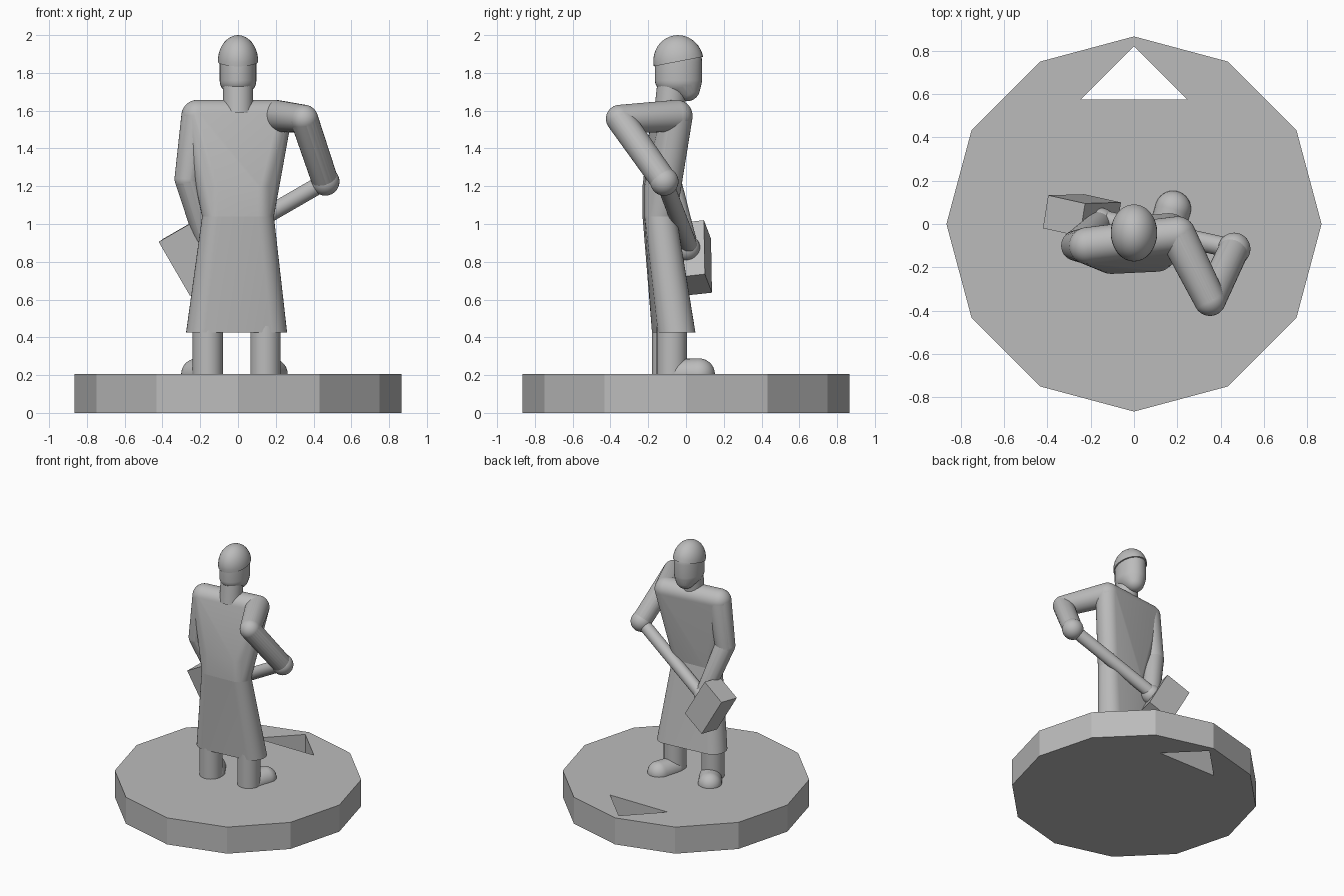
import bpy, bmesh, math
from mathutils import Matrix, Vector

cube = bpy.data.objects.get("Cube")
if cube:
    bpy.data.objects.remove(cube, do_unlink=True)

grey = bpy.data.materials.new("stone_grey")
grey.use_nodes = True
grey.diffuse_color = (0.5, 0.5, 0.5, 1)
grey.node_tree.nodes["Principled BSDF"].inputs["Base Color"].default_value = (0.5, 0.5, 0.5, 1)


def finish(name, bm, smooth=True):
    bmesh.ops.recalc_face_normals(bm, faces=bm.faces)
    mesh = bpy.data.meshes.new(name)
    bm.to_mesh(mesh)
    bm.free()
    mesh.materials.append(grey)
    ob = bpy.data.objects.new(name, mesh)
    bpy.context.collection.objects.link(ob)
    if smooth:
        bpy.ops.object.select_all(action='DESELECT')
        ob.select_set(True)
        bpy.context.view_layer.objects.active = ob
        bpy.ops.object.shade_smooth_by_angle(angle=math.radians(35))
    return ob


def ball(p, r, scale=(1, 1, 1)):
    """Points of a sphere or ellipsoid."""
    bm = bmesh.new()
    m = Matrix.Translation(p) @ Matrix.Diagonal((*scale, 1))
    bmesh.ops.create_uvsphere(bm, u_segments=32, v_segments=20, radius=r, matrix=m)
    pts = [v.co.copy() for v in bm.verts]
    bm.free()
    return pts


def post(x, y, r, z):
    """Points of a level circle."""
    steps = [math.tau * i / 32 for i in range(32)]
    return [Vector((x + r * math.cos(a), y + r * math.sin(a), z)) for a in steps]


def hull(name, pts):
    """Wrap a tight skin around points."""
    bm = bmesh.new()
    for p in pts:
        bm.verts.new(p)
    bmesh.ops.remove_doubles(bm, verts=bm.verts, dist=0.0001)
    bmesh.ops.convex_hull(bm, input=bm.verts)
    bmesh.ops.delete(bm, geom=[v for v in bm.verts if not v.link_faces], context='VERTS')
    bmesh.ops.dissolve_limit(bm, angle_limit=0.01, verts=bm.verts, edges=bm.edges)
    return finish(name, bm)


def limb(name, p, r1, q, r2):
    return hull(name, ball(p, r1) + ball(q, r2))


def rod(name, p, q, r):
    p, q = Vector(p), Vector(q)
    bm = bmesh.new()
    m = Matrix.Translation((p + q) / 2) @ (q - p).to_track_quat('Z', 'Y').to_matrix().to_4x4()
    bmesh.ops.create_cone(bm, cap_ends=True, segments=32, radius1=r, radius2=r,
                          depth=(q - p).length, matrix=m)
    return finish(name, bm)


def prism(name, outline, z0, z1):
    bm = bmesh.new()
    face = bm.faces.new([bm.verts.new((x, y, z0)) for x, y in outline])
    out = bmesh.ops.extrude_face_region(bm, geom=[face])
    top = [g for g in out["geom"] if isinstance(g, bmesh.types.BMVert)]
    bmesh.ops.translate(bm, verts=top, vec=(0, 0, z1 - z0))
    return finish(name, bm, smooth=False)


# Twelve-sided base with a triangular slot through it
angles = [math.tau * i / 12 for i in range(12)]
base = prism("base", [(0.865 * math.cos(a), 0.865 * math.sin(a)) for a in angles], 0, 0.205)
cutter = prism("slot_cutter", [(-0.245, 0.575), (0.245, 0.575), (0, 0.82)], -0.1, 0.4)
cutter.hide_render = True
cutter.hide_set(True)
slot = base.modifiers.new("slot", 'BOOLEAN')
slot.operation = 'DIFFERENCE'
slot.solver = 'EXACT'
slot.object = cutter
bpy.context.view_layer.update()
cut = bpy.data.meshes.new_from_object(base.evaluated_get(bpy.context.evaluated_depsgraph_get()))
base.modifiers.clear()
base.data = cut
bpy.data.objects.remove(cutter, do_unlink=True)

# Legs and splayed feet
for side, x, y, toe in (("left", 0.145, -0.075, (0.18, 0.07)),
                        ("right", -0.16, -0.1, (-0.218, 0.02))):
    rod(side + "_leg", (x, y, 0.15), (x, y, 0.6), 0.08)
    limb(side + "_foot", (x, y + 0.03, 0.205), 0.08, (*toe, 0.205), 0.083)

# Long coat, pinched at the waist
shoulder_l = (0.2, -0.05, 1.572)
shoulder_r = (-0.215, -0.1, 1.572)


def waist(z):
    return post(0.105, -0.135, 0.085, z) + post(-0.105, -0.145, 0.085, z)


hull("coat_top", ball(shoulder_l, 0.085) + ball(shoulder_r, 0.085) + waist(1.2) + waist(1.04))
hull("coat_skirt", waist(1.04) + post(0.16, -0.05, 0.1, 0.425) + post(-0.175, -0.08, 0.1, 0.425))

# Arms
elbow_l, hand_l = (0.35, -0.35, 1.557), (0.462, -0.115, 1.225)
elbow_r, hand_r = (-0.265, -0.1, 1.24), (-0.155, 0.005, 0.872)
limb("left_upper_arm", shoulder_l, 0.085, elbow_l, 0.074)
limb("left_forearm", elbow_l, 0.074, hand_l, 0.07)
limb("left_hand", hand_l, 0.075, hand_l, 0.075)
limb("right_upper_arm", shoulder_r, 0.085, elbow_r, 0.071)
limb("right_forearm", elbow_r, 0.071, hand_r, 0.06)
limb("right_hand", hand_r, 0.07, hand_r, 0.07)

# Neck, head and tilted cap
rod("neck", (0, -0.09, 1.58), (0, -0.07, 1.76), 0.08)
hull("head", ball((0, -0.04, 1.86), 0.12, (0.81, 1.04, 0.9))
     + ball((0, -0.04, 1.76), 0.12, (0.81, 1.04, 0.7))
     + ball((0, 0.005, 1.72), 0.07))
tilt = Matrix.Translation((0, -0.04, 1.86)) @ Matrix.Rotation(math.radians(11), 4, 'X')
dome = ball((0, 0, 0), 0.14, (0.765, 0.95, 1))
hull("cap", [tilt @ p for p in dome if p.z > -0.001])

# Sledgehammer, its block turned to the handle
block = Vector((-0.24, 0.04, 0.82))
grip = Vector(hand_l)
rod("hammer_handle", grip, block, 0.045)
along = (grip - block).normalized()
down = along.cross(Vector((0.03, 0.15, 0.02))).normalized()
thick = down.cross(along).normalized()
axes = Matrix((along, down, thick)).transposed().to_4x4()
bm = bmesh.new()
bmesh.ops.create_cube(bm, size=1, matrix=Matrix.Translation(block) @ axes
                      @ Matrix.Diagonal((0.2, 0.33, 0.155, 1)))
finish("hammer_block", bm, smooth=False)
